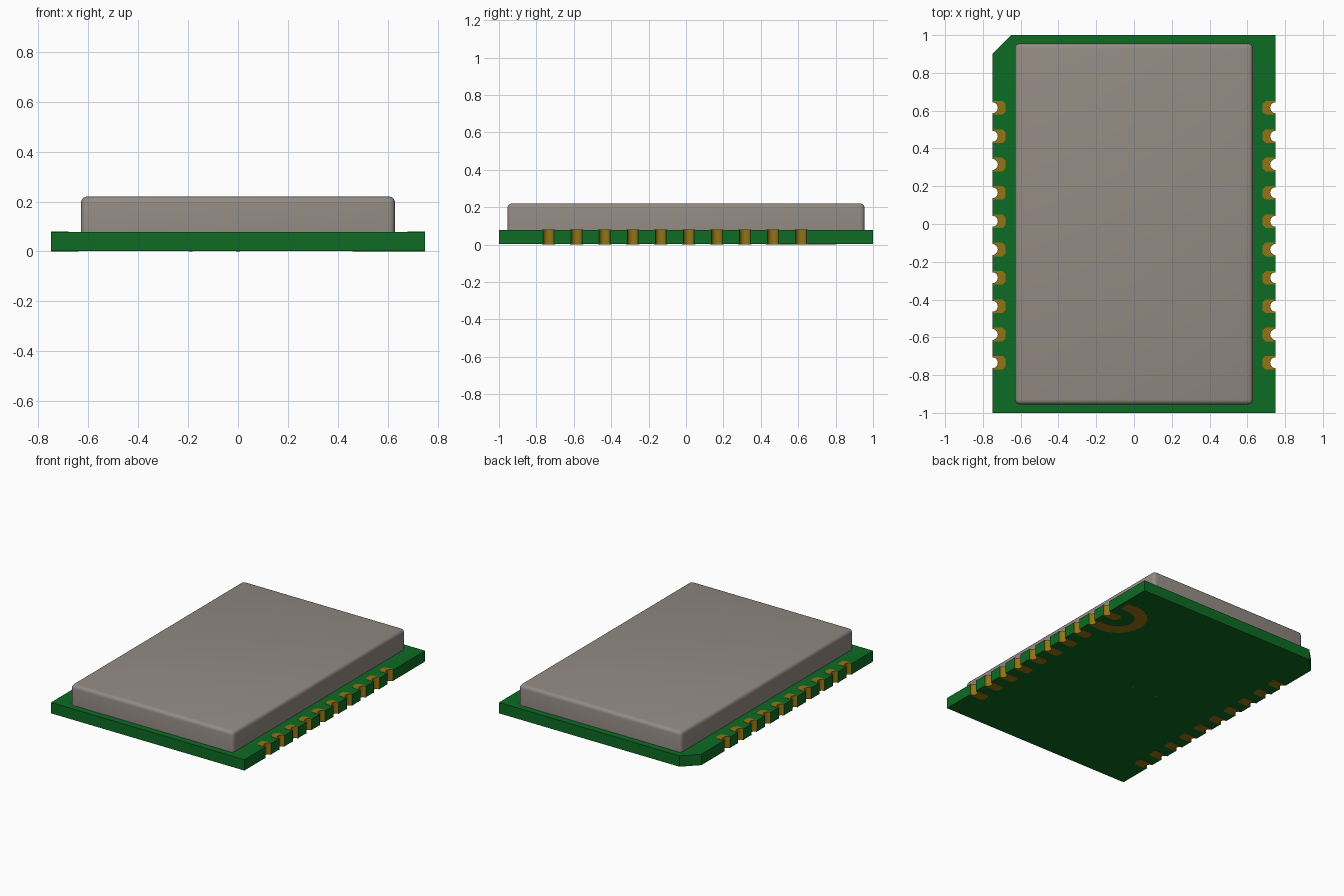
import bpy, bmesh, math

cube = bpy.data.objects.get("Cube")
if cube:
    bpy.data.objects.remove(cube, do_unlink=True)


def material(name, rgb):
    m = bpy.data.materials.new(name)
    m.use_nodes = True
    m.diffuse_color = (*rgb, 1)
    bsdf = m.node_tree.nodes["Principled BSDF"]
    bsdf.inputs["Base Color"].default_value = (*rgb, 1)
    bsdf.inputs["Roughness"].default_value = 0.6
    return m


GREEN = material("board green", (0.004, 0.147, 0.017))
GOLD = material("contact gold", (0.296, 0.174, 0.007))
STEEL = material("shield grey", (0.29, 0.258, 0.227))

HALF_X, HALF_Y = 0.75, 1.0
TOP = 0.08          # upper face of the board
SKIN = 0.002        # thickness of the contacts
NOTCH = 0.029       # radius of the edge notches
ROWS = [0.615 - 0.15 * i for i in range(10)]


def arc(cx, cy, r, a0, a1, n):
    """Points on an arc, angles in degrees."""
    angles = [math.radians(a0 + (a1 - a0) * i / n) for i in range(n + 1)]
    return [(cx + r * math.cos(a), cy + r * math.sin(a)) for a in angles]


def add_prism(bm, outline, z0, z1):
    """Extrude a flat outline upwards."""
    face = bm.faces.new([bm.verts.new((x, y, z0)) for x, y in outline])
    new = bmesh.ops.extrude_face_region(bm, geom=[face])["geom"]
    for v in new:
        if isinstance(v, bmesh.types.BMVert):
            v.co.z = z1


def finish(bm, name, mats):
    bmesh.ops.recalc_face_normals(bm, faces=bm.faces[:])
    mesh = bpy.data.meshes.new(name)
    bm.to_mesh(mesh)
    bm.free()
    for m in mats:
        mesh.materials.append(m)
    ob = bpy.data.objects.new(name, mesh)
    bpy.context.collection.objects.link(ob)
    bpy.context.view_layer.objects.active = ob
    bpy.ops.object.select_all(action="DESELECT")
    ob.select_set(True)
    bpy.ops.object.shade_smooth_by_angle(angle=math.radians(35))
    return ob


# Board: one clipped corner, half-round notches along both long edges
outline = [(-HALF_X, -HALF_Y), (HALF_X, -HALF_Y)]
for y in reversed(ROWS):
    outline += arc(HALF_X, y, NOTCH, 270, 90, 10)
outline += [(HALF_X, HALF_Y), (-0.65, HALF_Y), (-HALF_X, 0.9)]
for y in ROWS:
    outline += arc(-HALF_X, y, NOTCH, 90, -90, 10)
bm = bmesh.new()
add_prism(bm, outline, SKIN, TOP - SKIN)
for f in bm.faces:                      # plated notch walls
    c = f.calc_center_median()
    wall = abs(f.normal.z) < 0.5 or len(f.verts) == 4
    f.material_index = int(wall and abs(c.x) < HALF_X - 0.0005 and abs(c.y) < 0.8)
finish(bm, "circuit_board", [GREEN, GOLD])


# Contacts: notched pads with clipped inner corners, above and below
def pad_outline(side, y, length, half=0.036, clip=0.016):
    inner = HALF_X - length
    pts = [(HALF_X, y + half), (inner + clip, y + half), (inner, y + half - clip),
           (inner, y - half + clip), (inner + clip, y - half), (HALF_X, y - half)]
    pts += arc(HALF_X, y, NOTCH, 270, 90, 10)
    return [(side * px, py) for px, py in pts]


for name, length, z0, z1 in (("upper_contacts", 0.07, TOP - SKIN, TOP),
                             ("lower_contacts", 0.11, 0, SKIN)):
    bm = bmesh.new()
    for side in (1, -1):
        for y in ROWS:
            add_prism(bm, pad_outline(side, y, length), z0, z1)
    finish(bm, name, [GOLD])

# Curved ground trace around the first contact on the underside
bm = bmesh.new()
trace = [(0.72, ROWS[0] + 0.19)] + arc(0.65, ROWS[0], 0.19, 90, 270, 24)
trace += [(0.72, ROWS[0] - 0.19), (0.72, ROWS[0] - 0.105)]
trace += arc(0.65, ROWS[0], 0.105, 270, 90, 24) + [(0.72, ROWS[0] + 0.105)]
add_prism(bm, trace, 0.0005, SKIN)
finish(bm, "ground_trace", [GOLD])

# Tiny test points under the middle of the board
bm = bmesh.new()
for x in (0, -0.19):
    add_prism(bm, arc(x, -0.01, 0.008, 0, 315, 7), 0.0005, SKIN)
finish(bm, "test_points", [GOLD])

# Metal shield with rounded upright and upper edges
bm = bmesh.new()
add_prism(bm, [(-0.63, -0.955), (0.63, -0.955), (0.63, 0.955), (-0.63, 0.955)],
          TOP - SKIN, 0.22)
edges = [e for e in bm.edges if max(v.co.z for v in e.verts) > 0.2]
bmesh.ops.bevel(bm, geom=edges, offset=0.025, segments=5, profile=0.5, affect="EDGES")
finish(bm, "metal_shield", [STEEL])
